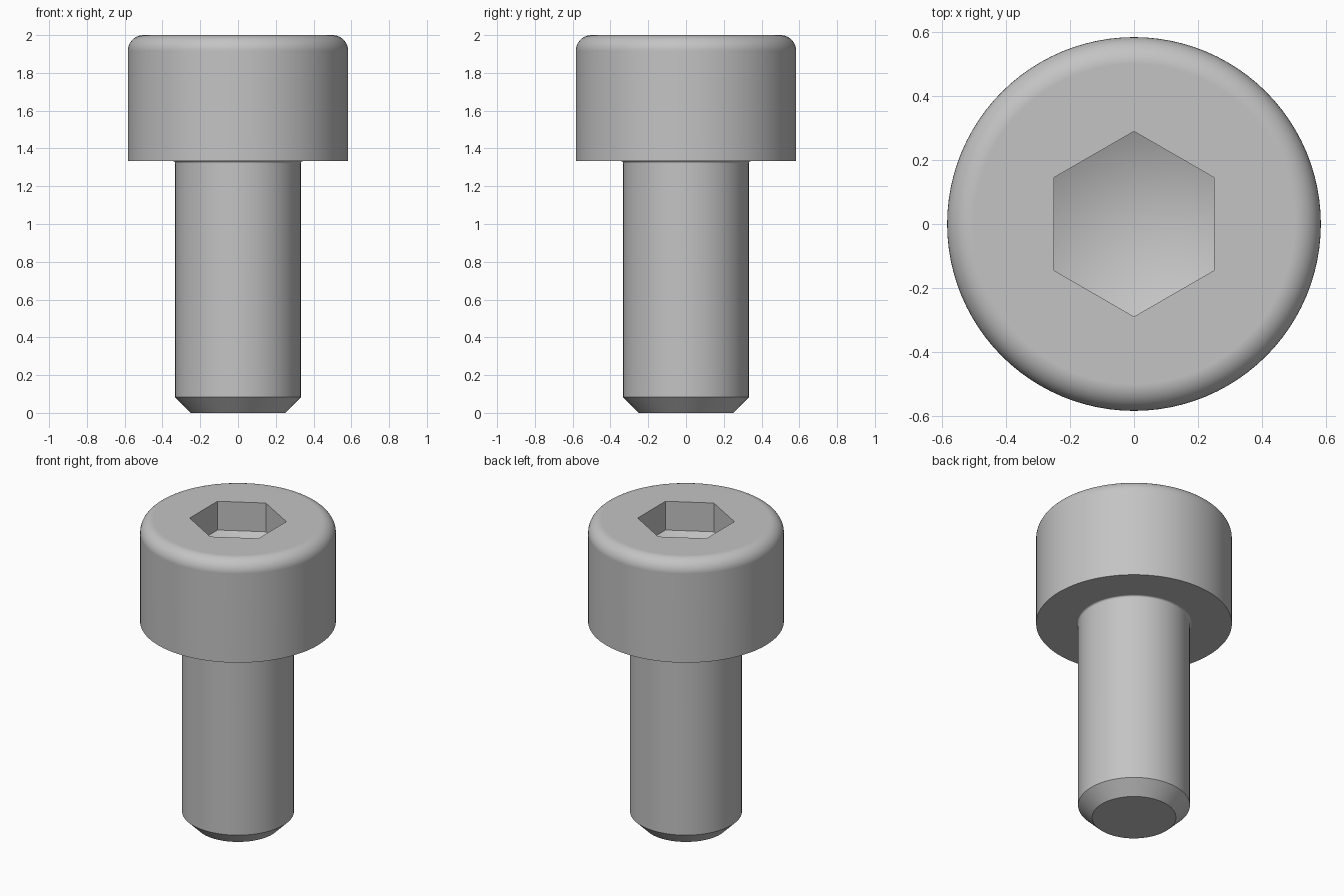
import bpy, bmesh, math
from mathutils import Vector

cube = bpy.data.objects.get("Cube")
if cube:
    bpy.data.objects.remove(cube, do_unlink=True)

SEGMENTS = 96
HEAD_R, SHANK_R, TIP_R = 0.583, 0.333, 0.25
TOP, NECK = 2.0, 1.333
SOCKET_R = 0.289          # centre to hexagon corner
WALL, DEPTH = 0.189, 0.333

steel = bpy.data.materials.new("plain steel")
steel.use_nodes = True
colour = (0.55, 0.55, 0.55, 1)
steel.diffuse_color = colour
steel.node_tree.nodes["Principled BSDF"].inputs["Base Color"].default_value = colour


def make_object(name, bm):
    bmesh.ops.recalc_face_normals(bm, faces=bm.faces)
    mesh = bpy.data.meshes.new(name)
    bm.to_mesh(mesh)
    bm.free()
    mesh.materials.append(steel)
    obj = bpy.data.objects.new(name, mesh)
    bpy.context.collection.objects.link(obj)
    return obj


def arc(r, z, radius, start, end, steps):
    """Points on a fillet in the (radius, height) plane."""
    for i in range(steps + 1):
        a = math.radians(start + (end - start) * i / steps)
        yield r + radius * math.cos(a), z + radius * math.sin(a)


def lathe(name, profile):
    bm = bmesh.new()
    verts = [bm.verts.new((r, 0, z)) for r, z in profile]
    edges = [bm.edges.new(pair) for pair in zip(verts, verts[1:])]
    bmesh.ops.spin(bm, geom=verts + edges, axis=(0, 0, 1), cent=(0, 0, 0),
                   angle=math.tau, steps=SEGMENTS)
    bmesh.ops.remove_doubles(bm, verts=bm.verts, dist=1e-4)
    return make_object(name, bm)


# Screw body: chamfered tip, shank, small neck fillet, head with rounded rim
fillet, rim = 0.012, 0.083
profile = [(0, 0), (TIP_R, 0), (SHANK_R, 0.083)]
profile += arc(SHANK_R + fillet, NECK - fillet, fillet, 180, 90, 4)
profile += [(HEAD_R, NECK)]
profile += arc(HEAD_R - rim, TOP - rim, rim, 0, 90, 10)
profile += [(0, TOP)]
screw = lathe("socket_head_screw", profile)

# Hexagonal socket cutter with a pointed bottom
bm = bmesh.new()
rings = []
for z in (TOP + 0.1, TOP - WALL):
    rings.append([bm.verts.new((SOCKET_R * math.sin(i * math.pi / 3),
                                SOCKET_R * math.cos(i * math.pi / 3), z))
                  for i in range(6)])
apex = bm.verts.new((0, 0, TOP - DEPTH))
upper, lower = rings
bm.faces.new(upper)
for i in range(6):
    j = (i + 1) % 6
    bm.faces.new((upper[i], upper[j], lower[j], lower[i]))
    bm.faces.new((lower[i], lower[j], apex))
cutter = make_object("socket_cutter", bm)
cutter.hide_render = True

# Cut the socket, then remove the cutter
bpy.ops.object.select_all(action='DESELECT')
bpy.context.view_layer.objects.active = screw
screw.select_set(True)
cut = screw.modifiers.new("socket", 'BOOLEAN')
cut.operation = 'DIFFERENCE'
cut.solver = 'EXACT'
cut.object = cutter
bpy.ops.object.modifier_apply(modifier=cut.name)
bpy.data.objects.remove(cutter, do_unlink=True)

# Smooth round surfaces, crisp edges, flat top
bpy.ops.object.shade_smooth_by_angle(angle=math.radians(30))
weighted = screw.modifiers.new("flat_face_normals", 'WEIGHTED_NORMAL')
weighted.keep_sharp = True
